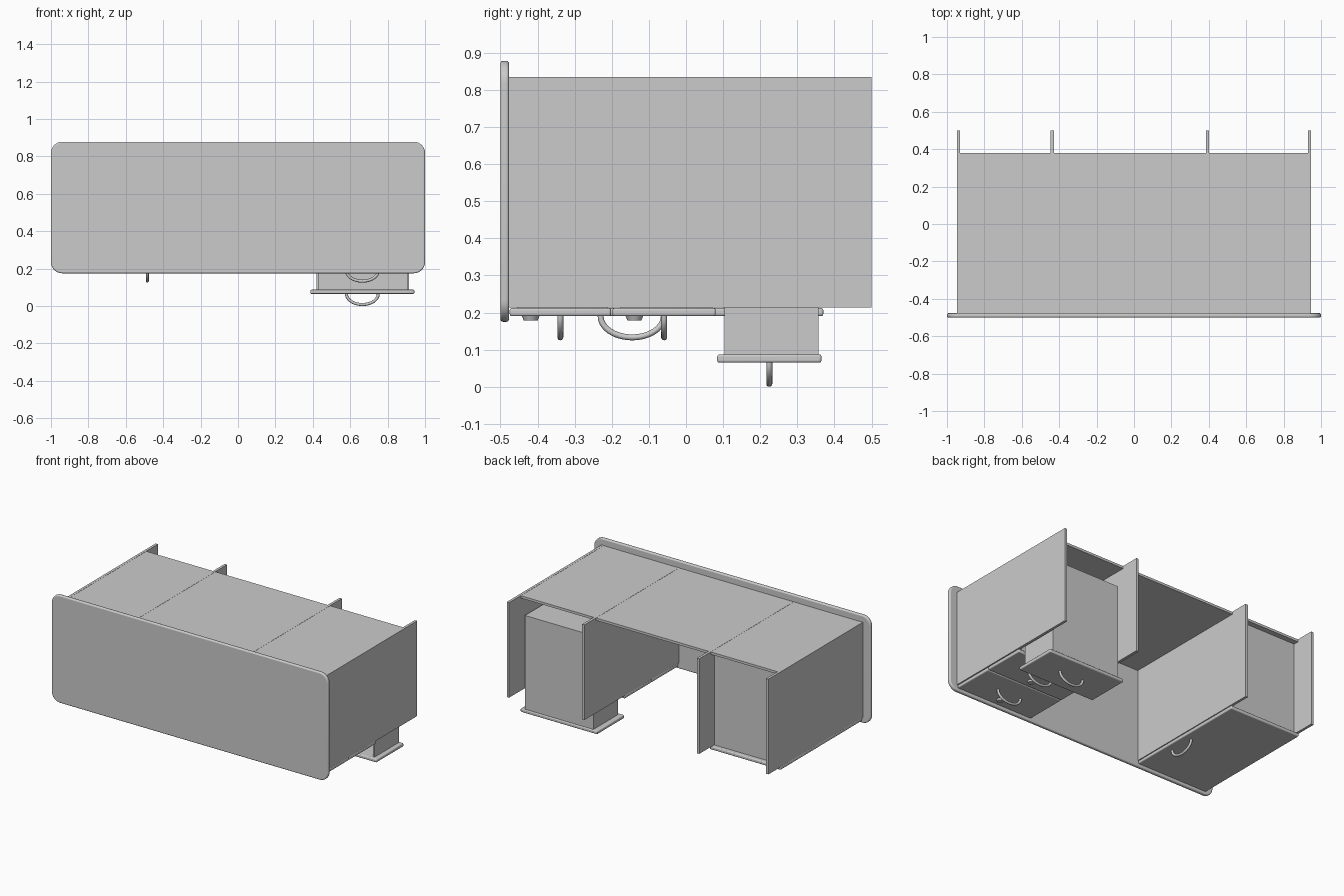
import bpy, bmesh, math
from mathutils import Vector

if "Cube" in bpy.data.objects:
    bpy.data.objects.remove(bpy.data.objects["Cube"])


def finish(name, bm, bevel=0.0, smooth=True):
    bmesh.ops.recalc_face_normals(bm, faces=bm.faces)
    me = bpy.data.meshes.new(name)
    bm.to_mesh(me)
    bm.free()
    ob = bpy.data.objects.new(name, me)
    bpy.context.collection.objects.link(ob)
    if bevel:
        m = ob.modifiers.new("edge", "BEVEL")
        m.width, m.segments, m.limit_method = bevel, 3, "ANGLE"
    if smooth:
        bpy.ops.object.select_all(action="DESELECT")
        ob.select_set(True)
        bpy.context.view_layer.objects.active = ob
        bpy.ops.object.shade_smooth_by_angle(angle=math.radians(35))
    return ob


def box(name, x, y, z, bevel=0.0):
    bm = bmesh.new()
    bmesh.ops.create_cube(bm, size=1)
    for v in bm.verts:
        v.co = Vector(((x[0] + x[1]) / 2 + v.co.x * (x[1] - x[0]),
                       (y[0] + y[1]) / 2 + v.co.y * (y[1] - y[0]),
                       (z[0] + z[1]) / 2 + v.co.z * (z[1] - z[0])))
    return finish(name, bm, bevel)


def rounded_slab(name, x, z, y, radius, bevel):
    # rounded rectangle in xz, extruded along y
    bm = bmesh.new()
    cx, cz = x - radius, (z[1] - z[0]) / 2 - radius
    mid = (z[0] + z[1]) / 2
    verts = []
    for q, (sx, sz) in enumerate(((1, 1), (-1, 1), (-1, -1), (1, -1))):
        for i in range(9):
            a = math.pi / 2 * (q + i / 8)
            verts.append(bm.verts.new((sx * cx + radius * math.cos(a), y[0],
                                       mid + sz * cz + radius * math.sin(a))))
    face = bm.faces.new(verts)
    ext = bmesh.ops.extrude_face_region(bm, geom=[face])
    for v in ext["geom"]:
        if isinstance(v, bmesh.types.BMVert):
            v.co.y = y[1]
    return finish(name, bm, bevel)


def handle(name, centre, along):
    # half-elliptical tube hanging toward -z
    half, depth, r, n, sides = 0.085, 0.057, 0.008, 24, 12
    along = Vector(along)
    down = Vector((0, 0, -1))
    side = along.cross(down)
    bm = bmesh.new()
    rings = []
    for i in range(n + 1):
        a = math.pi * i / n
        p = Vector(centre) + along * half * math.cos(a) + down * depth * math.sin(a)
        out = (along * math.cos(a) / half + down * math.sin(a) / depth).normalized()
        rings.append([bm.verts.new(p + r * (out * math.cos(t) + side * math.sin(t)))
                      for t in (2 * math.pi * k / sides for k in range(sides))])
    for a, b in zip(rings, rings[1:]):
        for k in range(sides):
            j = (k + 1) % sides
            bm.faces.new((a[k], a[j], b[j], b[k]))
    bm.faces.new(rings[0])
    bm.faces.new(rings[-1])
    return finish(name, bm)


def drawer(name, y0, y1, shift, depth, lock):
    xc, zf = 0.665, 0.190 - shift
    # front plate
    box(name + "_front", (0.387, 0.943), (y0, y1), (zf, zf + 0.022), 0.006)
    # open box, its mouth toward the desktop
    xa, xb, ya, yb = 0.42, 0.915, y0 + 0.02, y1 - 0.008
    z0, z1, t = zf + 0.02, zf + depth, 0.012
    box(name + "_bottom", (xa, xb), (yb - t, yb), (z0, z1))
    box(name + "_left_side", (xa, xa + t), (ya, yb - t), (z0, z1))
    box(name + "_right_side", (xb - t, xb), (ya, yb - t), (z0, z1))
    box(name + "_back", (xa + t, xb - t), (ya, yb - t), (z1 - t, z1))
    handle(name + "_handle", (xc, (y0 + y1) / 2, zf), (1, 0, 0))
    if lock:
        # round lock plate
        bm = bmesh.new()
        bmesh.ops.create_cone(bm, cap_ends=True, segments=32, radius1=0.019,
                              radius2=0.024, depth=0.012)
        bmesh.ops.translate(bm, verts=bm.verts,
                            vec=(xc, (y0 + y1) / 2 - 0.08, zf - 0.005))
        finish(name + "_lock", bm)


# desktop (the desk lies on its back edge, top facing -y)
rounded_slab("desktop", 1.0, (0.175, 0.878), (-0.5, -0.477), 0.06, 0.007)

# upright panels: two outer, two inner
for nm, x in (("left_outer", -0.9375), ("left_inner", -0.4375),
              ("right_inner", 0.3925), ("right_outer", 0.9375)):
    box(nm + "_panel", (x - 0.0085, x + 0.0085), (-0.478, 0.5), (0.213, 0.835))

# rear modesty panel
box("rear_panel", (-0.93, 0.93), (-0.478, 0.38), (0.818, 0.834))

# left cupboard: floor, door and handle
box("cupboard_floor", (-0.93, -0.445), (0.33, 0.345), (0.213, 0.82))
box("cupboard_door", (-0.943, -0.43), (-0.475, 0.37), (0.190, 0.212), 0.006)
handle("cupboard_handle", (-0.485, -0.145, 0.190), (0, 1, 0))

# right drawers: two closed, the lowest pulled out
drawer("top_drawer", -0.475, -0.202, 0.0, 0.60, True)
drawer("middle_drawer", -0.198, 0.080, 0.0, 0.60, True)
drawer("lower_drawer", 0.084, 0.365, 0.125, 0.635, False)
